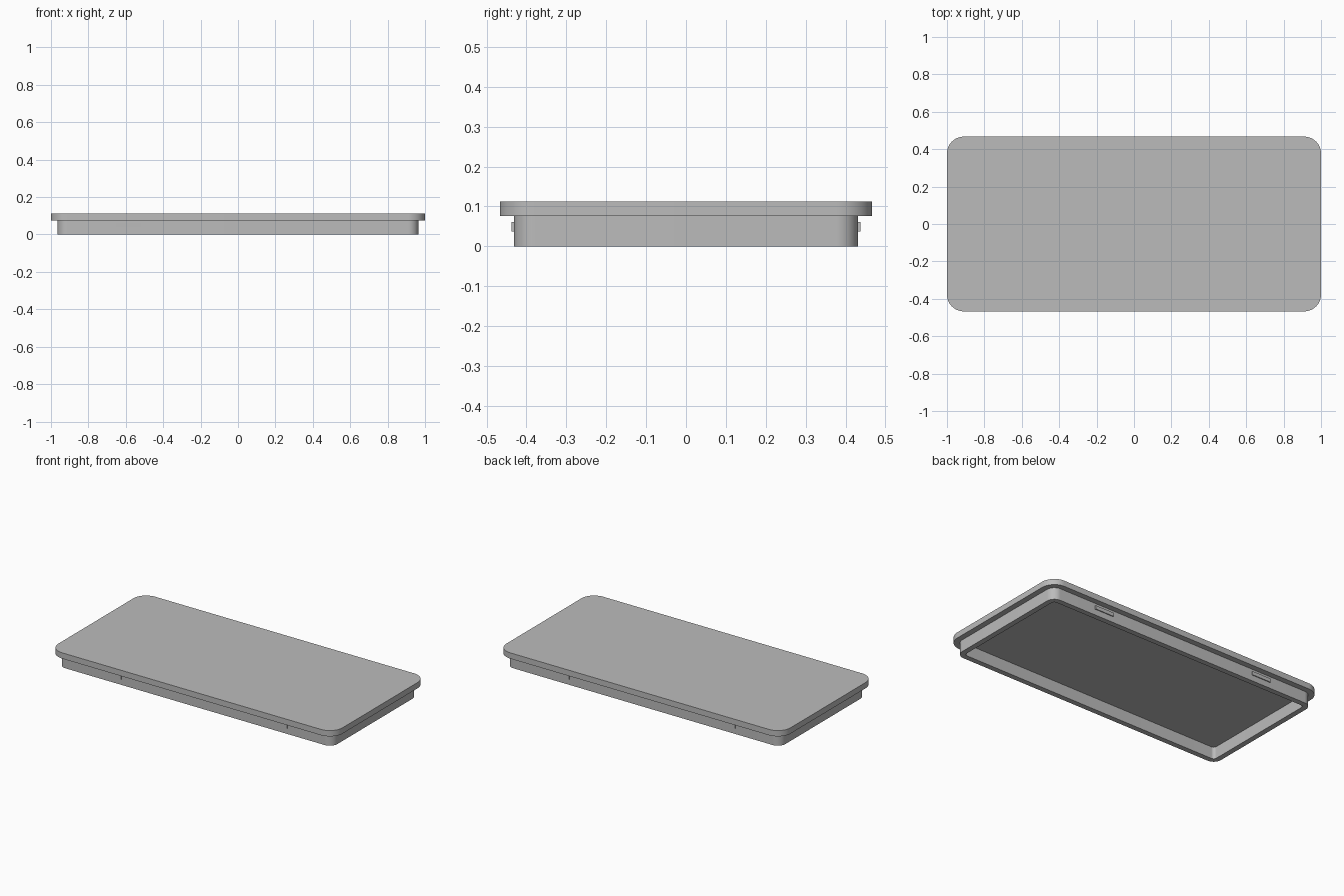
import bpy, bmesh, math

cube = bpy.data.objects.get("Cube")
if cube:
    bpy.data.objects.remove(cube, do_unlink=True)

GREY = (0.5, 0.5, 0.5, 1)
mat = bpy.data.materials.new("plain grey")
mat.use_nodes = True
mat.diffuse_color = GREY
mat.node_tree.nodes["Principled BSDF"].inputs["Base Color"].default_value = GREY

LID_Z, TOP_Z = 0.076, 0.113
HALF_X, HALF_Y, RADIUS = 1.0, 0.467, 0.09
OVERHANG, WALL = 0.036, 0.034


def outline(bm, inset, z, steps=16):
    """Ring of vertices round a rounded rectangle, inset from the lid edge."""
    r = max(RADIUS - inset, 0.02)
    cx, cy = HALF_X - inset - r, HALF_Y - inset - r
    ring = []
    for quarter, (sx, sy) in enumerate([(1, 1), (-1, 1), (-1, -1), (1, -1)]):
        for i in range(steps + 1):
            a = (quarter + i / steps) * math.pi / 2
            ring.append(bm.verts.new((sx * cx + r * math.cos(a), sy * cy + r * math.sin(a), z)))
    return ring


def bridge(bm, lower, upper):
    n = len(lower)
    for i in range(n):
        j = (i + 1) % n
        bm.faces.new((lower[i], lower[j], upper[j], upper[i]))


def finish(bm, name):
    mesh = bpy.data.meshes.new(name)
    bm.to_mesh(mesh)
    bm.free()
    mesh.materials.append(mat)
    obj = bpy.data.objects.new(name, mesh)
    bpy.context.collection.objects.link(obj)
    bpy.ops.object.select_all(action='DESELECT')
    obj.select_set(True)
    bpy.context.view_layer.objects.active = obj
    bpy.ops.object.shade_smooth_by_angle(angle=math.radians(30))
    return obj


# Lid plate
bm = bmesh.new()
low, high = outline(bm, 0, LID_Z), outline(bm, 0, TOP_Z)
bridge(bm, low, high)
bm.faces.new(high)
bm.faces.new(low[::-1])
finish(bm, "lid_plate")

# Hollow skirt under the lid, open at the bottom
bm = bmesh.new()
outer_top = outline(bm, OVERHANG, LID_Z)
outer_low = outline(bm, OVERHANG, 0)
inner_low = outline(bm, OVERHANG + WALL, 0)
inner_top = outline(bm, OVERHANG + WALL, LID_Z)
bridge(bm, outer_low, outer_top)
bridge(bm, inner_low, outer_low)
bridge(bm, inner_top, inner_low)
finish(bm, "skirt")

# Four thin snap tabs on the long sides
for side, sy in (("front", -1), ("back", 1)):
    for hand, sx in (("left", 1), ("right", -1)):
        bm = bmesh.new()
        bmesh.ops.create_cube(bm, size=1)
        bmesh.ops.scale(bm, vec=(0.134, 0.012, 0.023), verts=bm.verts)
        bmesh.ops.translate(bm, vec=(sx * 0.584, sy * (HALF_Y - OVERHANG), 0.049), verts=bm.verts)
        finish(bm, f"snap_tab_{side}_{hand}")
